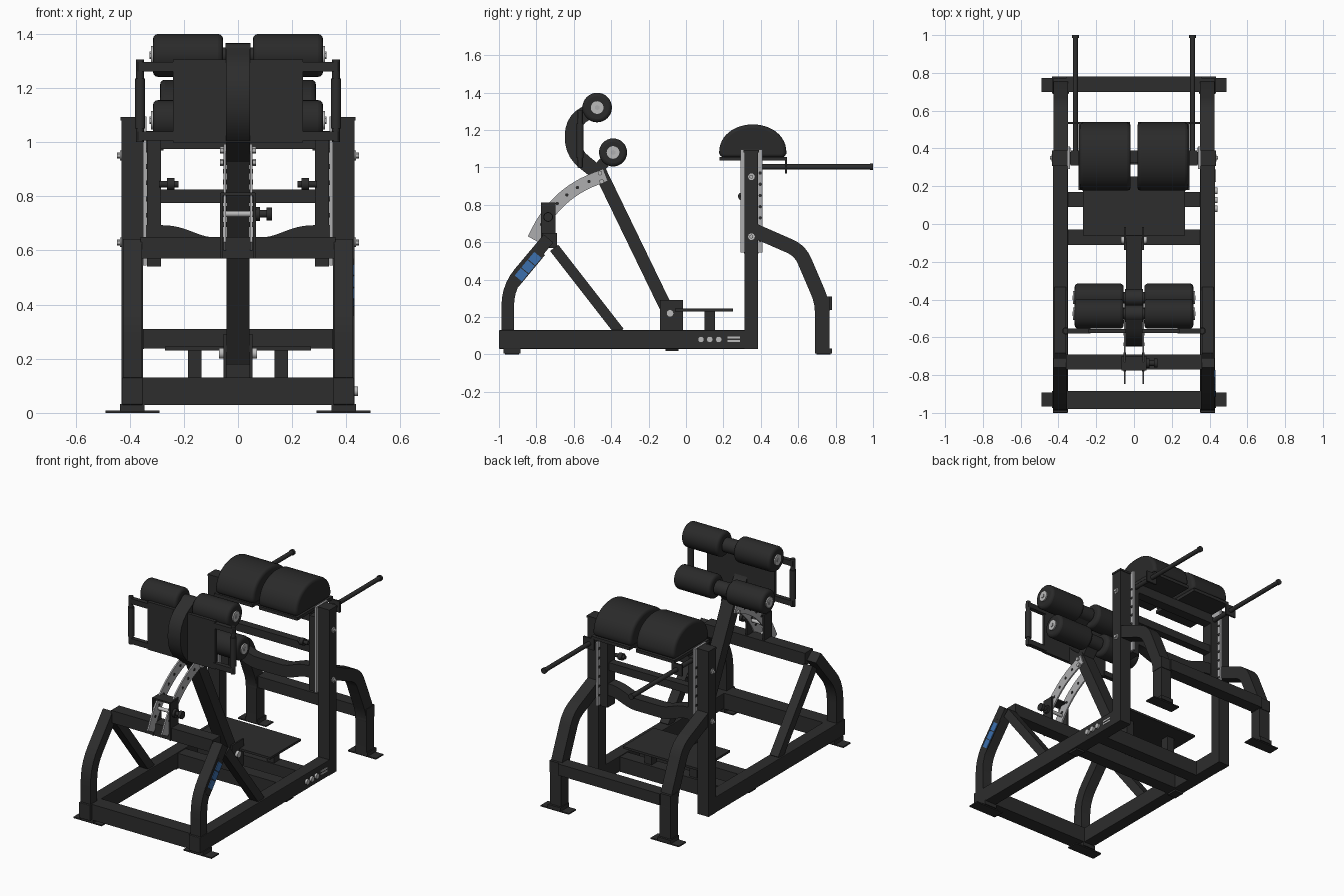
import bpy, bmesh, math
from mathutils import Vector

if "Cube" in bpy.data.objects:
    bpy.data.objects.remove(bpy.data.objects["Cube"])


def material(name, rgb):
    m = bpy.data.materials.new(name)
    m.diffuse_color = (*rgb, 1)
    m.use_nodes = True
    m.node_tree.nodes["Principled BSDF"].inputs["Base Color"].default_value = m.diffuse_color
    return m


BLACK = material("black_frame", (0.026, 0.026, 0.026))
PAD = material("black_padding", (0.023, 0.023, 0.023))
GREY = material("light_grey_plate", (0.42, 0.42, 0.43))
STEEL = material("steel", (0.5, 0.5, 0.5))
BLUE = material("blue_panel", (0.045, 0.16, 0.42))
SIDES = ((1, "right"), (-1, "left"))


def finish(name, bm, mat, bevel=0, segments=2, smooth=False):
    bmesh.ops.recalc_face_normals(bm, faces=bm.faces)
    me = bpy.data.meshes.new(name)
    bm.to_mesh(me)
    bm.free()
    ob = bpy.data.objects.new(name, me)
    bpy.context.collection.objects.link(ob)
    me.materials.append(mat)
    if bevel:
        b = ob.modifiers.new("bevel", 'BEVEL')
        b.width, b.segments, b.limit_method = bevel, segments, 'ANGLE'
        b.angle_limit = math.radians(40)
    if smooth:
        bpy.ops.object.select_all(action='DESELECT')
        ob.select_set(True)
        bpy.context.view_layer.objects.active = ob
        bpy.ops.object.shade_smooth_by_angle(angle=math.radians(35))
    return ob


def box(name, x, y, z, mat=BLACK, bevel=0):
    bm = bmesh.new()
    bmesh.ops.create_cube(bm, size=1)
    for v in bm.verts:
        v.co = [(a + b) / 2 + c * abs(b - a) for (a, b), c in zip((x, y, z), v.co)]
    return finish(name, bm, mat, bevel)


def rod(name, a, b, r, mat=BLACK, sides=24, bevel=0, segments=3):
    a, b = Vector(a), Vector(b)
    d = b - a
    bm = bmesh.new()
    bmesh.ops.create_cone(bm, cap_ends=True, segments=sides, radius1=r, radius2=r, depth=d.length)
    q = d.to_track_quat('Z', 'Y')
    for v in bm.verts:
        v.co = q @ v.co + (a + b) / 2
    return finish(name, bm, mat, bevel, segments, True)


def prism(name, outline, lo, hi, mat=BLACK, axis='x', bevel=0, segments=2, smooth=True):
    """Extrude an outline of (y, z) along x, or of (x, z) along y."""
    bm = bmesh.new()
    place = (lambda p: (lo, *p)) if axis == 'x' else (lambda p: (p[0], lo, p[1]))
    f = bm.faces.new([bm.verts.new(place(p)) for p in outline])
    new = bmesh.ops.extrude_face_region(bm, geom=[f])['geom']
    step = Vector((hi - lo, 0, 0) if axis == 'x' else (0, hi - lo, 0))
    bmesh.ops.translate(bm, vec=step, verts=[v for v in new if isinstance(v, bmesh.types.BMVert)])
    return finish(name, bm, mat, bevel, segments, smooth)


def rounded(pts, r, n=5):
    """Replace the inner corners of a path by short curves."""
    pts = [Vector(p) for p in pts]
    out = [pts[0]]
    for p, c, q in zip(pts, pts[1:], pts[2:]):
        a, b = c + (p - c).normalized() * r, c + (q - c).normalized() * r
        for i in range(n + 1):
            t = i / n
            out.append(a * (1 - t) ** 2 + c * 2 * t * (1 - t) + b * t * t)
    return out + [pts[-1]]


def ribbon(pts, w):
    """Outline of a band of width w along a path, with mitred corners."""
    pts = [Vector(p) for p in pts]
    left, right = [], []
    for i, p in enumerate(pts):
        d0 = (p - pts[i - 1]).normalized() if i else (pts[1] - p).normalized()
        d1 = (pts[i + 1] - p).normalized() if i < len(pts) - 1 else d0
        n0, n1 = Vector((-d0.y, d0.x)), Vector((-d1.y, d1.x))
        m = (n0 + n1).normalized()
        off = m * (w / 2 / m.dot(n0))
        left.append(p + off)
        right.append(p - off)
    return left + right[::-1]


# Frame members, feet and uprights on both sides
front_leg = ribbon(rounded([(-0.953, 0.12), (-0.953, 0.36), (-0.735, 0.62)], 0.1), 0.067)
rear_leg = ribbon(rounded([(0.37, 0.66), (0.61, 0.555), (0.728, 0.28), (0.728, 0.02)], 0.06), 0.077)
for s, side in SIDES:
    x = (s * 0.35, s * 0.43)
    box(f"base_rail_{side}", x, (-1, 0.385), (0.03, 0.13), bevel=0.004)
    prism(f"front_leg_{side}", front_leg, s * 0.355, s * 0.425)
    prism(f"diagonal_brace_{side}", ribbon([(-0.705, 0.57), (-0.355, 0.12)], 0.055), s * 0.36, s * 0.42)
    prism(f"rear_leg_{side}", rear_leg, s * 0.35, s * 0.427)
    box(f"rear_leg_collar_{side}", (s * 0.347, s * 0.43), (0.688, 0.77), (0.235, 0.31))
    box(f"upright_{side}", x, (0.312, 0.385), (0.03, 1.085))
    box(f"upright_cap_{side}", (s * 0.347, s * 0.433), (0.308, 0.389), (1.08, 1.092))
    for y, tag in ((-0.93, "front"), (0.735, "rear")):
        box(f"foot_plate_{tag}_{side}", (s * 0.29, s * 0.49), (y - 0.037, y + 0.037), (0, 0.008))
        box(f"foot_block_{tag}_{side}", (s * 0.345, s * 0.435), (y - 0.045, y + 0.045), (0.006, 0.032))
    box(f"middle_foot_{side}", (s * 0.36, s * 0.42), (-0.11, -0.04), (0.018, 0.032))
    # Light adjustment plate, sliding carriage and its details
    box(f"slide_plate_{side}", (s * 0.338, s * 0.351), (0.292, 0.41), (0.545, 1.095), GREY)
    for i in range(7):
        z = 0.61 + i * 0.06
        rod(f"slide_hole_{side}_{i}", (s * 0.336, 0.397, z), (s * 0.353, 0.397, z), 0.009, sides=12)
    box(f"carriage_{side}", (s * 0.285, s * 0.336), (0.31, 0.388), (0.54, 1.02))
    rod(f"carriage_pin_{side}", (s * 0.22, 0.30, 0.845), (s * 0.29, 0.30, 0.845), 0.012, sides=16)
    rod(f"carriage_knob_{side}", (s * 0.235, 0.30, 0.845), (s * 0.262, 0.30, 0.845), 0.022, sides=16)
    for z in (0.95, 0.63):
        rod(f"upright_washer_{side}", (s * 0.428, 0.35, z), (s * 0.436, 0.35, z), 0.018, STEEL, 16)
        rod(f"upright_bolt_{side}", (s * 0.43, 0.35, z), (s * 0.446, 0.35, z), 0.011, STEEL, 6)
    # Rear grab handle with flange
    rod(f"grab_handle_{side}", (s * 0.31, 0.36, 1.003), (s * 0.31, 0.995, 1.003), 0.014)
    rod(f"grab_handle_end_{side}", (s * 0.31, 0.985, 1.003), (s * 0.31, 1.0, 1.003), 0.018)
    box(f"handle_flange_{side}", (s * 0.275, s * 0.35), (0.53, 0.541), (0.968, 1.04))
    # Domed hip pad on its board
    dome = [(0.357 + 0.18 * math.cos(a), 1.075 + 0.155 * math.sin(a) ** 0.9)
            for a in [math.pi * i / 24 for i in range(1, 24)]]
    dome = [(0.525, 1.052), (0.537, 1.075)] + dome + [(0.177, 1.075), (0.189, 1.052)]
    prism(f"hip_pad_{side}", dome, s * 0.018, s * 0.288, PAD, bevel=0.018, segments=3)
    box(f"pad_board_{side}", (s * 0.022, s * 0.295), (0.18, 0.54), (1.036, 1.056))
    # Platform post
    box(f"platform_post_{side}", (s * 0.135, s * 0.185), (0.1, 0.155), (0.12, 0.235))

# Cross members
for name, y, z in (("front_crossbar", (-0.98, -0.885), (0.03, 0.13)),
                   ("base_crossbar_front", (-0.11, -0.03), (0.03, 0.125)),
                   ("base_crossbar_rear", (0.09, 0.17), (0.03, 0.125)),
                   ("upper_front_crossbar", (-0.77, -0.69), (0.57, 0.65)),
                   ("rear_crossbar", (0.7, 0.78), (0.237, 0.31)),
                   ("carriage_crossbar", (0.325, 0.375), (0.775, 0.825)),
                   ("pad_crossbar", (0.325, 0.388), (0.975, 1.037))):
    half = 0.29 if "carriage" in name or "pad" in name else 0.36
    box(name, (-half, half), y, z)
bend = rounded([(-0.36, 0.655), (-0.24, 0.655), (-0.12, 0.61), (0.12, 0.61), (0.24, 0.655), (0.36, 0.655)], 0.04)
prism("bent_crossbar", ribbon(bend, 0.076), 0.315, 0.382, axis='y')
box("foot_platform", (-0.27, 0.27), (-0.06, 0.252), (0.231, 0.245))

# Swing arm with pivot bracket
prism("swing_arm", ribbon([(-0.47, 1.0), (-0.075, 0.185)], 0.068), -0.043, 0.043)
box("pivot_block", (-0.043, 0.043), (-0.13, -0.02), (0.12, 0.18))
for s, side in SIDES:
    box(f"pivot_plate_{side}", (s * 0.043, s * 0.053), (-0.138, -0.015), (0.125, 0.292))
    rod(f"pivot_bolt_{side}", (s * 0.05, -0.085, 0.22), (s * 0.07, -0.085, 0.22), 0.02, STEEL, 16)

# Curved selector plates with holes
arc = rounded([(-0.815, 0.615), (-0.69, 0.86), (-0.43, 0.96)], 0.22, 12)
for s, side in SIDES:
    prism(f"selector_plate_{side}", ribbon(arc, 0.07), s * 0.045, s * 0.054, GREY)
    for i, p in enumerate(arc[2:-1:2]):
        rod(f"selector_hole_{side}_{i}", (s * 0.043, p.x, p.y), (s * 0.056, p.x, p.y), 0.009, sides=12)
    for y, z in ((-0.46, 0.97), (-0.45, 0.925)):
        rod(f"selector_bolt_{side}", (s * 0.05, y, z), (s * 0.066, y, z), 0.013, STEEL, 6)
    # Latch housing cheeks
    box(f"latch_cheek_{side}", (s * 0.055, s * 0.066), (-0.776, -0.698), (0.57, 0.812))
box("latch_top", (-0.062, 0.062), (-0.776, -0.698), (0.803, 0.813))
rod("latch_pin", (-0.06, -0.737, 0.735), (0.07, -0.737, 0.735), 0.011, STEEL)
rod("latch_stem", (0.06, -0.737, 0.735), (0.115, -0.737, 0.735), 0.014)
rod("latch_collar", (0.066, -0.737, 0.735), (0.082, -0.737, 0.735), 0.026)
rod("latch_knob", (0.105, -0.737, 0.735), (0.125, -0.737, 0.735), 0.024)

# Ankle roller carrier, rollers and foot board
spine = rounded([(-0.47, 1.325), (-0.608, 1.25), (-0.608, 1.08), (-0.46, 0.96)], 0.08)
prism("roller_spine", ribbon(spine, 0.08), -0.045, 0.045)
prism("lower_roller_stem", ribbon([(-0.47, 0.99), (-0.39, 1.08)], 0.06), -0.04, 0.04)
box("foot_board", (-0.24, 0.24), (-0.576, -0.556), (0.998, 1.305))
for tag, y, z, r in (("upper", -0.475, 1.32, 0.079), ("lower", -0.39, 1.08, 0.075)):
    rod(f"{tag}_axle", (-0.31, y, z), (0.31, y, z), 0.03)
    rod(f"{tag}_hub", (-0.047, y, z), (0.047, y, z), 0.045)
    for s, side in SIDES:
        rod(f"{tag}_roller_{side}", (s * 0.055, y, z), (s * 0.314, y, z), r, PAD, 32, 0.018)
        rod(f"{tag}_roller_cap_{side}", (s * 0.31, y, z), (s * 0.322, y, z), 0.034, STEEL)
        rod(f"{tag}_roller_cap_bolt_{side}", (s * 0.32, y, z), (s * 0.326, y, z), 0.014, GREY, 6)

# Side grips on the foot board
for s, side in SIDES:
    for z, tag in ((1.278, "top"), (1.022, "bottom")):
        box(f"grip_arm_{tag}_{side}", (s * 0.23, s * 0.37), (-0.58, -0.552), (z - 0.017, z + 0.017))
    rod(f"grip_post_{side}", (s * 0.362, -0.566, 1.0), (s * 0.362, -0.566, 1.305), 0.014)
    rod(f"grip_sleeve_{side}", (s * 0.362, -0.566, 1.05), (s * 0.362, -0.566, 1.235), 0.019)

# Blue panel in three pieces on the right front leg
low, high = Vector((-0.898, 0.405)), Vector((-0.79, 0.535))
prism("panel_backing", ribbon([low + (low - high) * 0.22, high + (high - low) * 0.12], 0.06), 0.424, 0.427)
for i in range(3):
    a, b = low.lerp(high, i / 3 + 0.01), low.lerp(high, (i + 1) / 3 - 0.02)
    prism(f"blue_panel_{i}", ribbon([a, b], 0.05), 0.425, 0.431, BLUE)

# Bolts and bright strips on the right base rail
for y in (0.08, 0.127, 0.175):
    rod("rail_bolt", (0.428, y, 0.08), (0.443, y, 0.08), 0.017, STEEL, 16)
for z in (0.072, 0.09):
    box("rail_strip", (0.429, 0.433), (0.222, 0.288), (z - 0.005, z + 0.005), STEEL)
